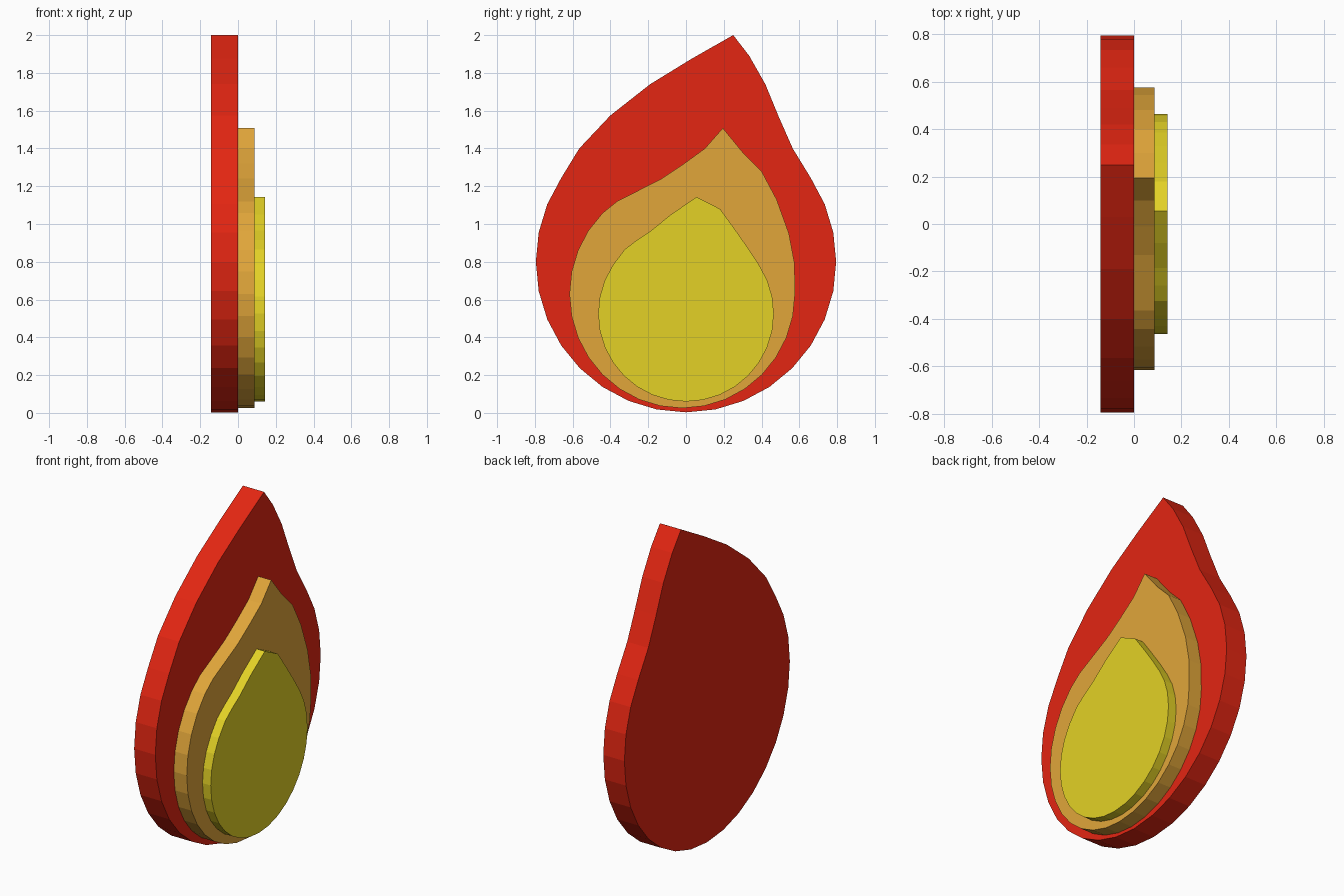
import bpy
import bmesh
from math import sin, cos, pi

cube = bpy.data.objects.get("Cube")
if cube:
    bpy.data.objects.remove(cube, do_unlink=True)

STEP = pi / 16  # every rounded base follows a 32-sided circle


def make_material(name, color):
    mat = bpy.data.materials.new(name)
    mat.use_nodes = True
    mat.diffuse_color = color
    mat.node_tree.nodes["Principled BSDF"].inputs["Base Color"].default_value = color
    return mat


def round_base(cy, cz, ry, rz, left_steps, right_steps):
    """Arc from the -y side, round the bottom, up to the +y side."""
    return [(cy + ry * cos(i * STEP), cz + rz * sin(i * STEP))
            for i in range(16 - left_steps, 33 + right_steps)]


def flame_plate(name, outline, x_back, x_front, mat):
    """Extrude a y-z outline along x into a flat-sided plate."""
    bm = bmesh.new()
    face = bm.faces.new([bm.verts.new((x_back, y, z)) for y, z in outline])
    extruded = bmesh.ops.extrude_face_region(bm, geom=[face])["geom"]
    moved = [v for v in extruded if isinstance(v, bmesh.types.BMVert)]
    bmesh.ops.translate(bm, verts=moved, vec=(x_front - x_back, 0, 0))
    bmesh.ops.recalc_face_normals(bm, faces=bm.faces)
    mesh = bpy.data.meshes.new(name)
    bm.to_mesh(mesh)
    bm.free()
    mesh.materials.append(mat)
    obj = bpy.data.objects.new(name, mesh)
    bpy.context.collection.objects.link(obj)
    return obj


red = make_material("flame red", (0.77, 0.019, 0.006, 1))
orange = make_material("flame orange", (0.75, 0.38, 0.042, 1))
yellow = make_material("flame yellow", (0.77, 0.64, 0.019, 1))

# Outer flame: thick back plate with a leaning tip
outer = round_base(0, 0.80, 0.795, 0.797, 3, 3) + [
    (0.565, 1.40), (0.49, 1.57), (0.42, 1.74), (0.335, 1.89), (0.25, 2.0),
    (0.03, 1.875), (-0.19, 1.74), (-0.40, 1.575), (-0.565, 1.40)]
flame_plate("outer_flame", outer, -0.142, 0, red)

# Middle flame
middle = round_base(-0.02, 0.63, 0.597, 0.605, 4, 0) + [
    (0.575, 0.79), (0.545, 0.95), (0.48, 1.13), (0.40, 1.28), (0.30, 1.38),
    (0.195, 1.508), (0.10, 1.40), (-0.01, 1.32), (-0.13, 1.24), (-0.365, 1.12)]
flame_plate("middle_flame", middle, 0, 0.087, orange)

# Inner flame
inner = round_base(0, 0.525, 0.465, 0.465, 3, 3) + [
    (0.33, 0.87), (0.26, 0.97), (0.18, 1.08), (0.055, 1.143),
    (-0.08, 1.05), (-0.185, 0.965), (-0.26, 0.915), (-0.325, 0.865)]
flame_plate("inner_flame", inner, 0.087, 0.142, yellow)
